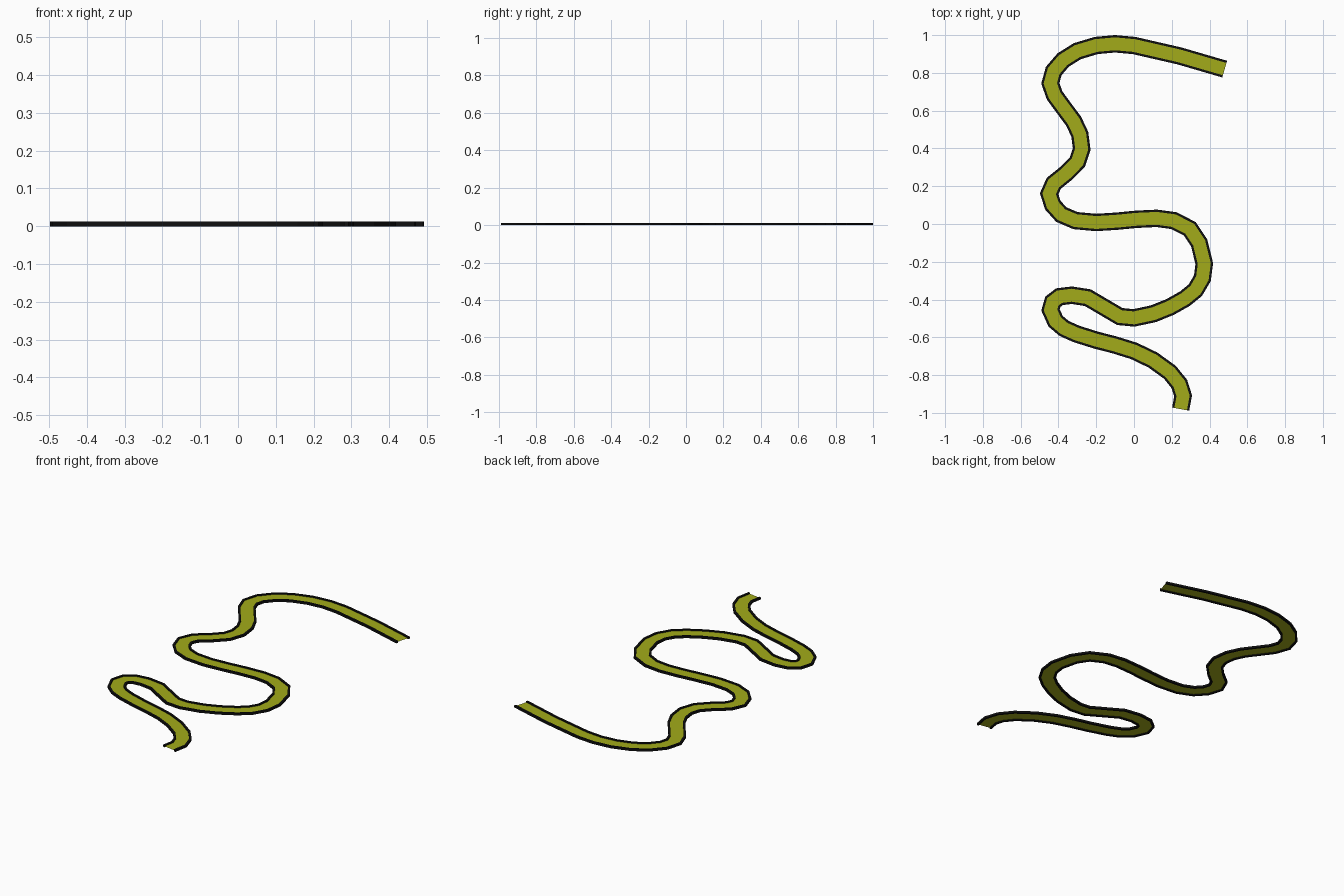
import bpy, bmesh
from mathutils import Vector

if "Cube" in bpy.data.objects:
    bpy.data.objects.remove(bpy.data.objects["Cube"])

# Centre line of the winding track, from the back end to the front end
PATH = [
    (.48, .82), (.24, .89), (0, .945), (-.10, .954), (-.20, .945), (-.30, .915),
    (-.375, .868), (-.425, .81), (-.443, .745), (-.42, .68), (-.37, .612),
    (-.32, .545), (-.287, .475), (-.277, .397), (-.30, .328), (-.357, .27),
    (-.425, .215), (-.449, .16), (-.43, .10), (-.385, .05), (-.31, .018),
    (-.20, .008), (-.09, .015), (.013, .025), (.12, .03), (.21, .018),
    (.295, -.025), (.345, -.10), (.372, -.21), (.362, -.287), (.325, -.35),
    (.27, -.395), (.19, -.44), (.103, -.475), (0, -.497), (-.075, -.49),
    (-.16, -.44), (-.245, -.39), (-.33, -.377), (-.395, -.385), (-.43, -.412),
    (-.442, -.455), (-.415, -.515), (-.37, -.553), (-.305, -.582), (-.20, -.615),
    (-.103, -.64), (0, -.672), (.10, -.72), (.19, -.785), (.24, -.847),
    (.26, -.91), (.247, -.98)]
pts = [Vector(p) for p in PATH]


def material(name, rgb):
    m = bpy.data.materials.new(name)
    m.diffuse_color = (*rgb, 1)
    m.use_nodes = True
    m.node_tree.nodes["Principled BSDF"].inputs["Base Color"].default_value = m.diffuse_color
    return m


def miter(i):
    """Sideways vector at point i that keeps the track width constant."""
    dirs = []
    if i > 0:
        dirs.append((pts[i] - pts[i - 1]).normalized())
    if i < len(pts) - 1:
        dirs.append((pts[i + 1] - pts[i]).normalized())
    t = sum(dirs, Vector((0, 0))).normalized()
    return Vector((-t.y, t.x)) / t.dot(dirs[0])


def sweep(name, section, mat, closed):
    """Sweep a (sideways, height) cross-section along the path."""
    bm = bmesh.new()
    rings = []
    for i, p in enumerate(pts):
        n = miter(i)
        rings.append([bm.verts.new((*(p + n * s), z)) for s, z in section])
    k = len(section)
    for a, b in zip(rings, rings[1:]):
        for j in range(k if closed else k - 1):
            q = (j + 1) % k
            bm.faces.new((a[j], b[j], b[q], a[q]))
    if closed:
        bm.faces.new(rings[0])
        bm.faces.new(rings[-1][::-1])
    bmesh.ops.recalc_face_normals(bm, faces=bm.faces)
    if not closed and bm.faces[:][0].normal.z < 0:
        bmesh.ops.reverse_faces(bm, faces=bm.faces)
    me = bpy.data.meshes.new(name)
    bm.to_mesh(me)
    bm.free()
    me.materials.append(mat)
    ob = bpy.data.objects.new(name, me)
    bpy.context.collection.objects.link(ob)


olive = material("olive", (.36, .41, .01))
black = material("black", (.005, .005, .005))

# Flat track surface
sweep("track_surface", [(-.036, .006), (.036, .006)], olive, False)

# Dark border strips along both sides
for name, s in (("border_left", 1), ("border_right", -1)):
    sweep(name, [(s * .034, 0), (s * .046, 0), (s * .046, .012), (s * .034, .012)],
          black, True)
